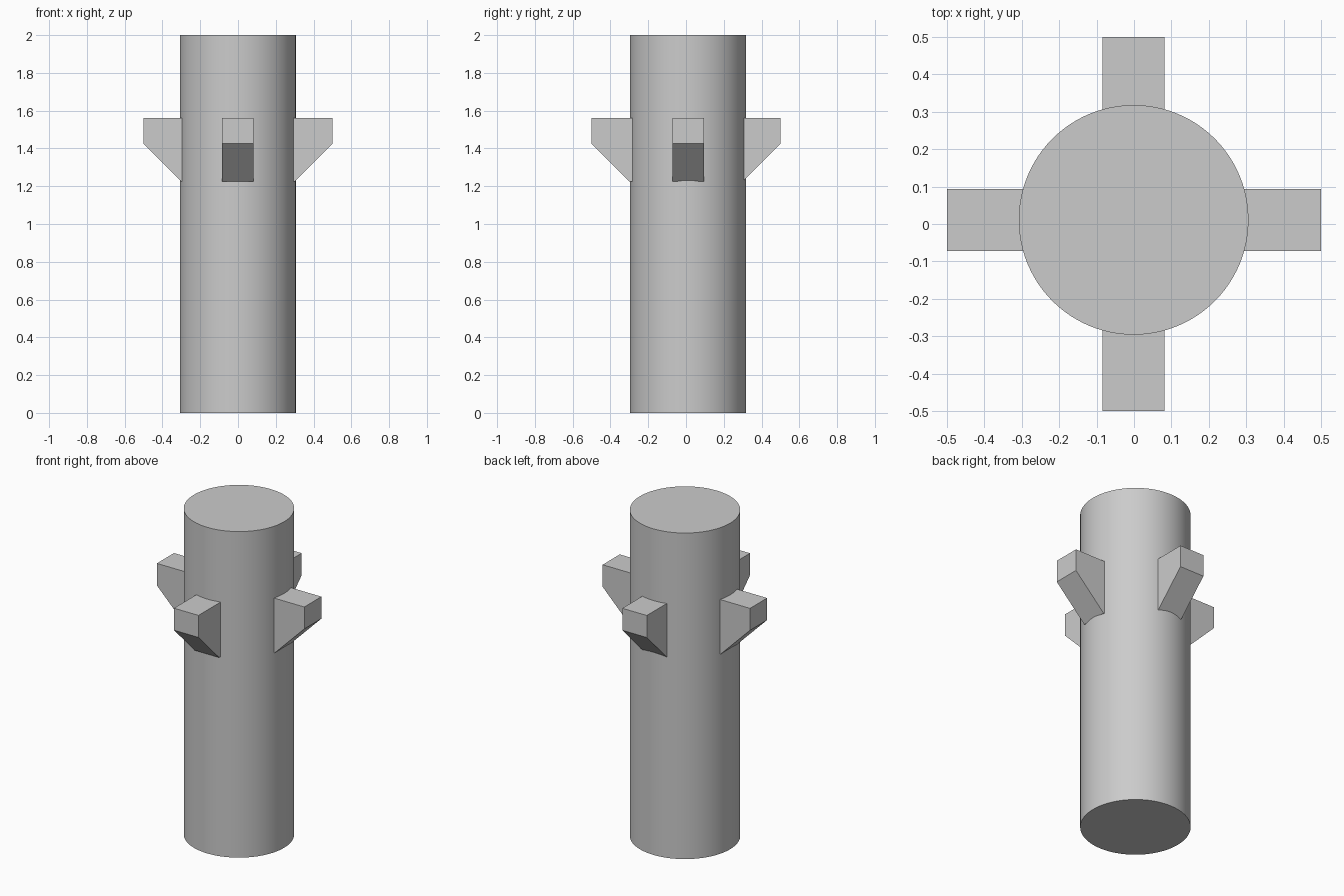
import bpy, bmesh, math
from mathutils import Vector

cube = bpy.data.objects.get("Cube")
if cube:
    bpy.data.objects.remove(cube, do_unlink=True)

# One plain grey for the whole model
grey = bpy.data.materials.new("light_grey")
grey.use_nodes = True
colour = (0.6, 0.6, 0.6, 1)
grey.diffuse_color = colour
grey.node_tree.nodes["Principled BSDF"].inputs["Base Color"].default_value = colour

RADIUS, HEIGHT = 0.307, 2.0
CENTRE = Vector((-0.001, 0.011, 0))
HALF_WIDTH = 0.083
REACH = 0.5


def finish(name, bm):
    bmesh.ops.recalc_face_normals(bm, faces=bm.faces)
    mesh = bpy.data.meshes.new(name)
    bm.to_mesh(mesh)
    bm.free()
    mesh.materials.append(grey)
    obj = bpy.data.objects.new(name, mesh)
    bpy.context.collection.objects.link(obj)
    return obj


# Round column
bm = bmesh.new()
bmesh.ops.create_cone(bm, cap_ends=True, segments=96, radius1=RADIUS,
                      radius2=RADIUS, depth=HEIGHT)
bmesh.ops.translate(bm, verts=bm.verts, vec=CENTRE + Vector((0, 0, HEIGHT / 2)))
column = finish("column", bm)
bpy.context.view_layer.objects.active = column
column.select_set(True)
bpy.ops.object.shade_smooth_by_angle(angle=math.radians(30))


# Bracket: side profile (distance out, height) swept across its width
def bracket(name, direction):
    out = Vector(direction)
    side = Vector((-out.y, out.x, 0))
    offset = side * side.dot(CENTRE)
    profile = [(0.2, 1.56), (REACH, 1.56), (REACH, 1.425), (0.3, 1.225), (0.2, 1.225)]
    bm = bmesh.new()
    face = bm.faces.new([bm.verts.new(out * d + offset - side * HALF_WIDTH
                                      + Vector((0, 0, z))) for d, z in profile])
    swept = bmesh.ops.extrude_face_region(bm, geom=[face], use_keep_orig=True)
    moved = [v for v in swept["geom"] if isinstance(v, bmesh.types.BMVert)]
    bmesh.ops.translate(bm, verts=moved, vec=side * HALF_WIDTH * 2)
    return finish(name, bm)


# Four brackets around the column
for name, direction in {"left_bracket": (1, 0, 0), "right_bracket": (-1, 0, 0),
                        "front_bracket": (0, -1, 0), "back_bracket": (0, 1, 0)}.items():
    bracket(name, direction)
